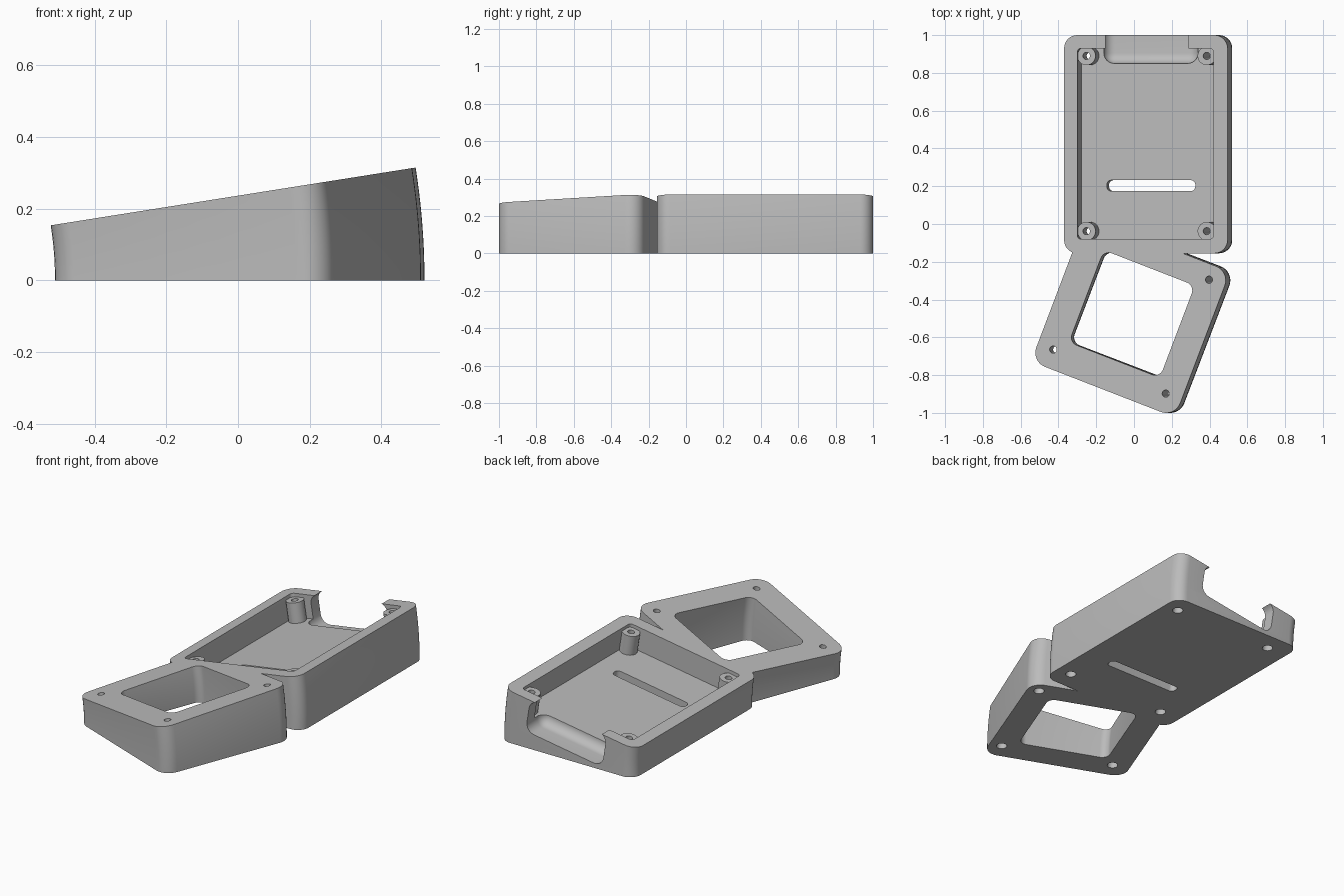
import bpy, bmesh, math
from mathutils import Matrix, Vector

cube = bpy.data.objects.get("Cube")
if cube:
    bpy.data.objects.remove(cube, do_unlink=True)

TILT = math.radians(9)      # the body is a plan swept through this angle
AXIS = -1.49                # x of the sweep axis, lying on the ground along y
FLOOR = -0.137              # pocket floor, measured down from the sloping top
# frame of the sloping top: x along the slope, z away from it
TOP = Matrix.Translation((AXIS, 0, 0)) @ Matrix.Rotation(-TILT, 4, 'Y')

grey = bpy.data.materials.new("plain grey")
grey.use_nodes = True
grey.diffuse_color = (0.5, 0.5, 0.5, 1)
grey.node_tree.nodes["Principled BSDF"].inputs["Base Color"].default_value = grey.diffuse_color


def slope(x):
    """Distance along the slope of a plan position on the top."""
    return (x - AXIS) / math.cos(TILT)


def rounded(cx, cy, hx, hy, r, turn=0, seg=8):
    """Rounded rectangle in plan, turned about its centre."""
    pts = []
    for k, (sx, sy) in enumerate([(1, 1), (-1, 1), (-1, -1), (1, -1)]):
        for i in range(seg + 1):
            a = math.pi / 2 * (k + i / seg)
            pts.append(Vector((sx * (hx - r) + r * math.cos(a), sy * (hy - r) + r * math.sin(a))))
    rot = Matrix.Rotation(turn, 2)
    return [rot @ p + Vector((cx, cy)) for p in pts]


def loft(name, rings):
    """Closed solid through a stack of rings."""
    bm = bmesh.new()
    rows = [[bm.verts.new(p) for p in ring] for ring in rings]
    n = len(rows[0])
    for a, b in zip(rows, rows[1:]):
        for i in range(n):
            j = (i + 1) % n
            bm.faces.new((a[i], a[j], b[j], b[i]))
    bm.faces.new(rows[0][::-1])
    bm.faces.new(rows[-1])
    return finish(name, bm)


def finish(name, bm):
    bmesh.ops.recalc_face_normals(bm, faces=bm.faces)
    mesh = bpy.data.meshes.new(name)
    bm.to_mesh(mesh)
    bm.free()
    mesh.materials.append(grey)
    ob = bpy.data.objects.new(name, mesh)
    bpy.context.collection.objects.link(ob)
    return ob


def sweep(name, plan, start=0.0, end=TILT, steps=10):
    """Turn a ground plan upward about the sweep axis."""
    rings = []
    for k in range(steps + 1):
        a = start + (end - start) * k / steps
        rings.append([(AXIS + (p.x - AXIS) * math.cos(a), p.y, (p.x - AXIS) * math.sin(a)) for p in plan])
    return loft(name, rings)


def prism(name, plan, low, high):
    """Straight solid square to the sloping top."""
    return loft(name, [[TOP @ Vector((p.x, p.y, d)) for p in plan] for d in (low, high)])


def rod(name, x, y, r, low, high):
    return prism(name, rounded(slope(x), y, r, r, r * 0.999), low, high)


def combine(body, tool, operation):
    mod = body.modifiers.new(operation.title(), 'BOOLEAN')
    mod.operation, mod.solver, mod.object = operation, 'EXACT', tool
    bpy.context.view_layer.objects.active = body
    bpy.ops.object.modifier_apply(modifier=mod.name)
    bpy.data.objects.remove(tool, do_unlink=True)


# outer walls: long tray and turned square frame
turn = math.radians(-21)
body = sweep("tilted_case", rounded(0.082, 0.4225, 0.438, 0.5775, 0.07))
frame = sweep("square_frame", rounded(0, -0.49, 0.413, 0.413, 0.08, turn))
combine(body, frame, 'UNION')

# square window
window = sweep("window_cutter", rounded(0.007, -0.476, 0.261, 0.261, 0.045, turn),
               math.radians(-1), math.radians(10.5))
combine(body, window, 'DIFFERENCE')

# tray pocket
x0, x1 = slope(-0.30), slope(0.42)
pocket = prism("pocket_cutter", rounded((x0 + x1) / 2, 0.425, (x1 - x0) / 2, 0.505, 0.02), FLOOR, 0.1)
combine(body, pocket, 'DIFFERENCE')

# rounded plug opening in the back wall
bm = bmesh.new()
bmesh.ops.create_cube(bm, size=1)
size = Vector((0.505, 0.4, 0.196))
bmesh.ops.scale(bm, vec=size, verts=bm.verts)
bmesh.ops.bevel(bm, geom=bm.edges[:], offset=0.055, segments=8, profile=0.5, affect='EDGES')
bm.transform(TOP @ Matrix.Translation((slope(0.068), 0.85 + size.y / 2, 0.006 - size.z / 2)))
combine(body, finish("plug_cutter", bm), 'DIFFERENCE')

# cable slot in the tray floor
slot = prism("slot_cutter", rounded(slope(0.069), 0.203, 0.237, 0.029, 0.024), -0.5, -0.08)
combine(body, slot, 'DIFFERENCE')

# screw posts in the tray corners
posts = [(x, y) for x in (-0.255, 0.382) for y in (-0.038, 0.89)]
for x, y in posts:
    combine(body, rod("post", x, y, 0.049, FLOOR - 0.02, -0.02), 'UNION')

# screw holes with wider recesses underneath
for x, y in posts + [(-0.428, -0.665), (0.168, -0.898), (0.397, -0.295)]:
    base = -slope(x) * math.tan(TILT)
    combine(body, rod("hole_cutter", x, y, 0.019, base - 0.1, 0.1), 'DIFFERENCE')
    combine(body, rod("recess_cutter", x, y, 0.029, base - 0.1, base + 0.05), 'DIFFERENCE')

# smooth rounded corners, crisp edges
bpy.ops.object.select_all(action='DESELECT')
body.select_set(True)
bpy.context.view_layer.objects.active = body
bpy.ops.object.shade_smooth_by_angle(angle=math.radians(30))
